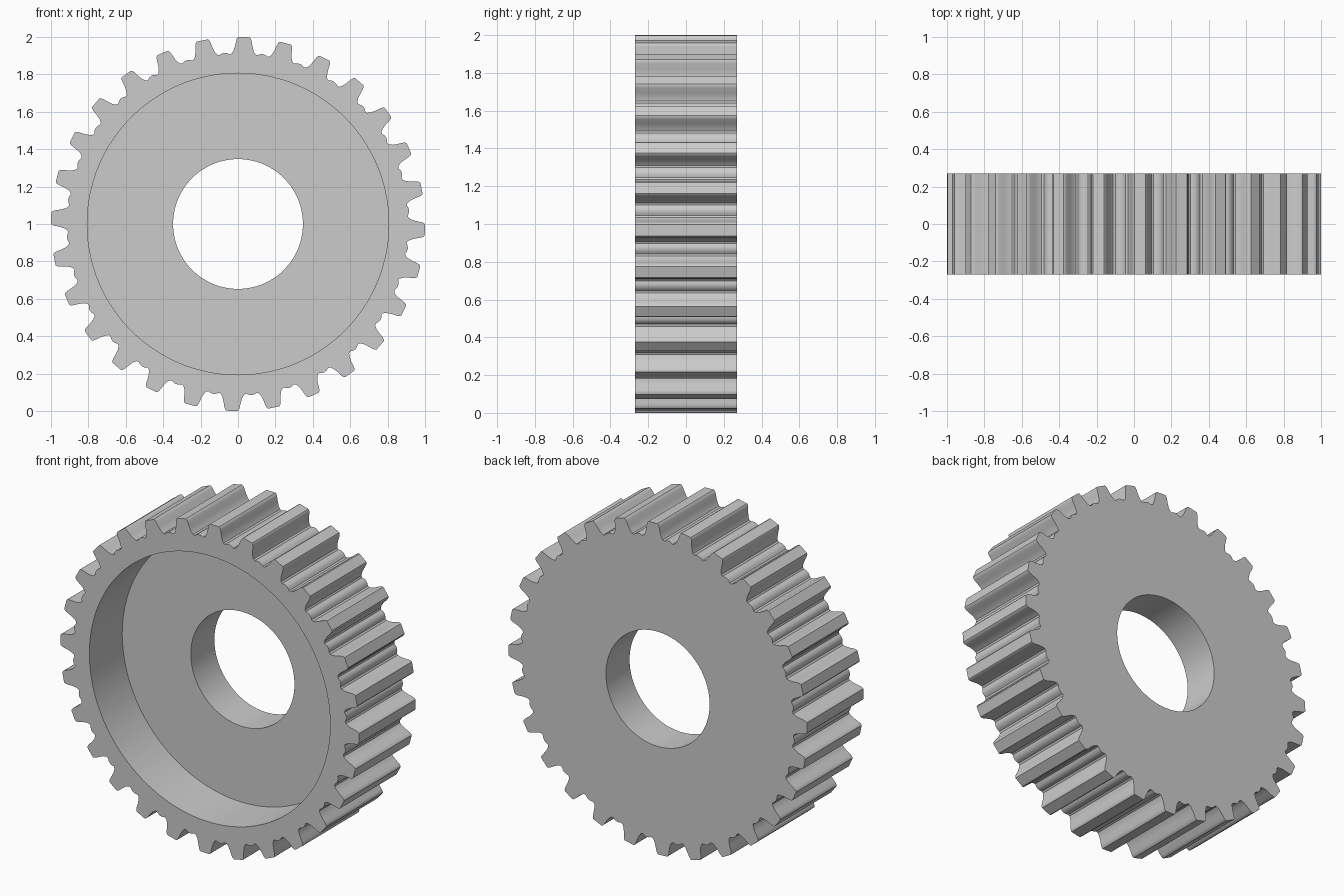
import bpy, bmesh
from math import sin, cos, pi, radians

cube = bpy.data.objects.get("Cube")
if cube:
    bpy.data.objects.remove(cube, do_unlink=True)

TEETH = 28
PHASE = radians(1.86)
HALF_WIDTH = 0.27
POCKET_FLOOR = 0.044
POCKET_RADIUS, BORE_RADIUS = 0.806, 0.347

# Half of one tooth: (half width, radius) from tip to the gap's raised middle
half_tooth = [(0.030, 1.0), (0.036, 0.995), (0.041, 0.982), (0.047, 0.95),
              (0.054, 0.927), (0.063, 0.912), (0.074, 0.908), (0.088, 0.915)]
half = [(w / r, r) for w, r in half_tooth]
tooth = [(-a, r) for a, r in reversed(half)] + half + [(pi / TEETH, 0.918)]
outline = [(PHASE + 2 * pi * i / TEETH + a, r) for i in range(TEETH) for a, r in tooth]

# Rings of the closed cross-section, all sharing the outline's angles
bm = bmesh.new()


def ring(y, radius=None):
    return [bm.verts.new(((radius or r) * sin(a), y, 1 + (radius or r) * cos(a)))
            for a, r in outline]


rings = [ring(-HALF_WIDTH), ring(HALF_WIDTH),
         ring(HALF_WIDTH, BORE_RADIUS), ring(POCKET_FLOOR, BORE_RADIUS),
         ring(POCKET_FLOOR, POCKET_RADIUS), ring(-HALF_WIDTH, POCKET_RADIUS)]
n = len(outline)
for k, a in enumerate(rings):
    b = rings[(k + 1) % len(rings)]
    for i in range(n):
        j = (i + 1) % n
        bm.faces.new((a[i], a[j], b[j], b[i]))
bmesh.ops.recalc_face_normals(bm, faces=bm.faces)

mesh = bpy.data.meshes.new("toothed_pulley")
bm.to_mesh(mesh)
bm.free()
pulley = bpy.data.objects.new("toothed_pulley", mesh)
bpy.context.collection.objects.link(pulley)

# Plain grey metal
grey = bpy.data.materials.new("plain_grey")
grey.use_nodes = True
colour = (0.6, 0.6, 0.6, 1)
grey.diffuse_color = colour
grey.node_tree.nodes["Principled BSDF"].inputs["Base Color"].default_value = colour
mesh.materials.append(grey)

# Smooth curves, crisp rims
bpy.ops.object.select_all(action='DESELECT')
pulley.select_set(True)
bpy.context.view_layer.objects.active = pulley
bpy.ops.object.shade_smooth_by_angle(angle=radians(30))
